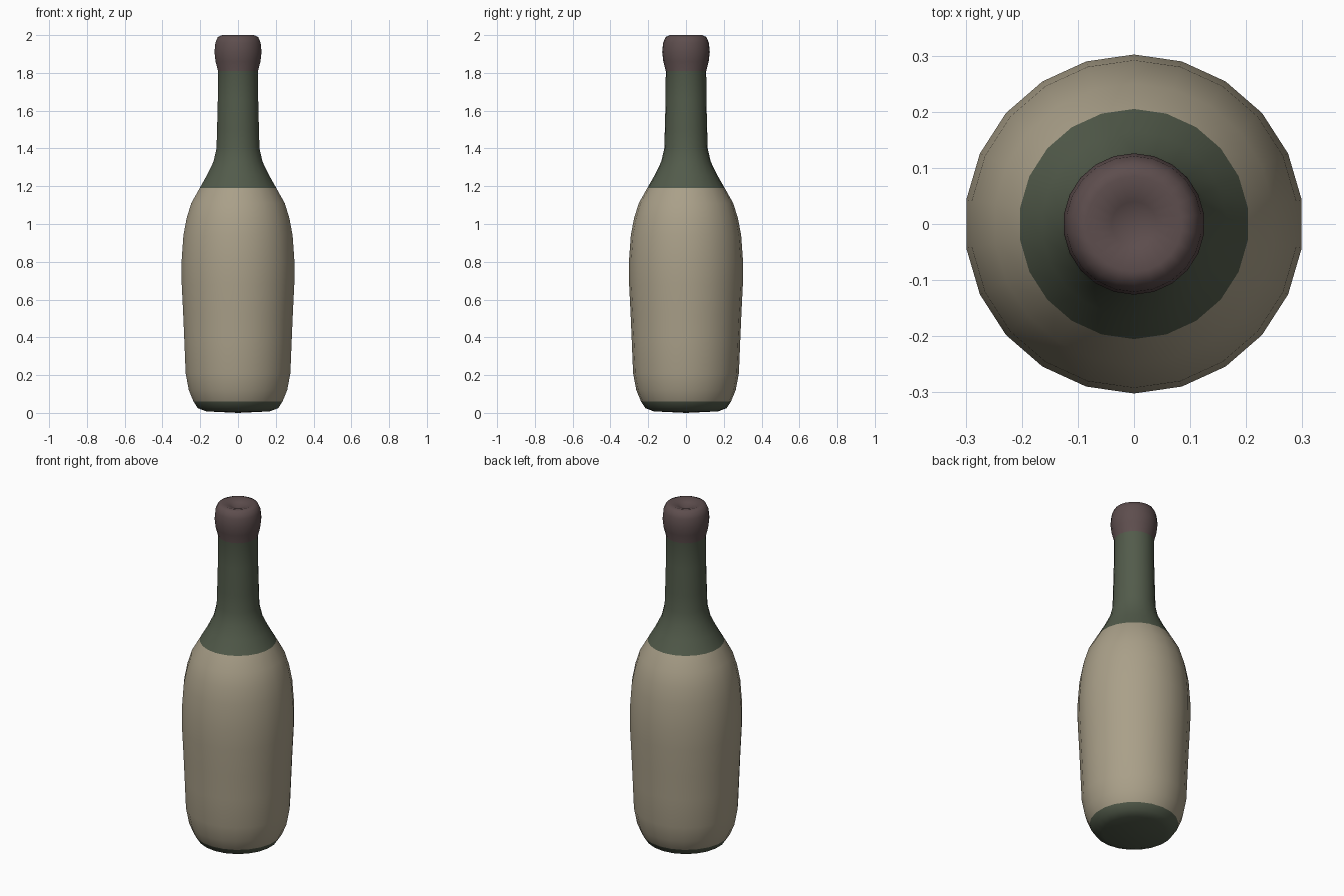
import bpy, bmesh
from math import pi, sin, cos

if "Cube" in bpy.data.objects:
    bpy.data.objects.remove(bpy.data.objects["Cube"])

SIDES = 22
GLASS, LABEL, CAP = 0, 1, 2

# Lathe profile from base to mouth: radius, height, colour of the band above
PROFILE = [
    (0.17, 0.008, GLASS), (0.215, 0.025, GLASS), (0.238, 0.06, LABEL),
    (0.263, 0.12, LABEL), (0.28, 0.21, LABEL), (0.287, 0.38, LABEL),
    (0.293, 0.52, LABEL), (0.301, 0.68, LABEL), (0.302, 0.80, LABEL),
    (0.292, 0.94, LABEL), (0.275, 1.03, LABEL), (0.25, 1.11, LABEL),
    (0.205, 1.19, GLASS), (0.165, 1.26, GLASS), (0.131, 1.33, GLASS),
    (0.115, 1.40, GLASS), (0.112, 1.50, GLASS), (0.108, 1.66, GLASS),
    (0.107, 1.81, CAP), (0.120, 1.86, CAP), (0.126, 1.91, CAP),
    (0.121, 1.96, CAP), (0.108, 1.99, CAP), (0.085, 2.0, CAP),
    (0.04, 1.985, CAP),
]


def material(name, rgb):
    m = bpy.data.materials.new(name)
    m.diffuse_color = (*rgb, 1)
    m.use_nodes = True
    m.node_tree.nodes["Principled BSDF"].inputs["Base Color"].default_value = m.diffuse_color
    return m


bm = bmesh.new()
rings = []
for r, z, _ in PROFILE:
    rings.append([bm.verts.new((r * cos(2 * pi * (i + 0.5) / SIDES),
                                r * sin(2 * pi * (i + 0.5) / SIDES), z))
                  for i in range(SIDES)])

# Body, neck and cap bands
for k in range(len(rings) - 1):
    a, b = rings[k], rings[k + 1]
    for i in range(SIDES):
        j = (i + 1) % SIDES
        f = bm.faces.new((a[i], a[j], b[j], b[i]))
        f.material_index = PROFILE[k][2]

# Base and dimpled top closed with fans
for ring, z, colour in ((rings[0][::-1], 0.0, GLASS), (rings[-1], 1.965, CAP)):
    centre = bm.verts.new((0, 0, z))
    for i in range(SIDES):
        f = bm.faces.new((ring[i], ring[(i + 1) % SIDES], centre))
        f.material_index = colour

for f in bm.faces:
    f.smooth = True
mesh = bpy.data.meshes.new("bottle")
bm.to_mesh(mesh)
bm.free()

mesh.materials.append(material("green_glass", (0.085, 0.105, 0.07)))
mesh.materials.append(material("paper_label", (0.40, 0.35, 0.25)))
mesh.materials.append(material("dark_red_cap", (0.11, 0.075, 0.075)))
bpy.context.collection.objects.link(bpy.data.objects.new("bottle", mesh))
